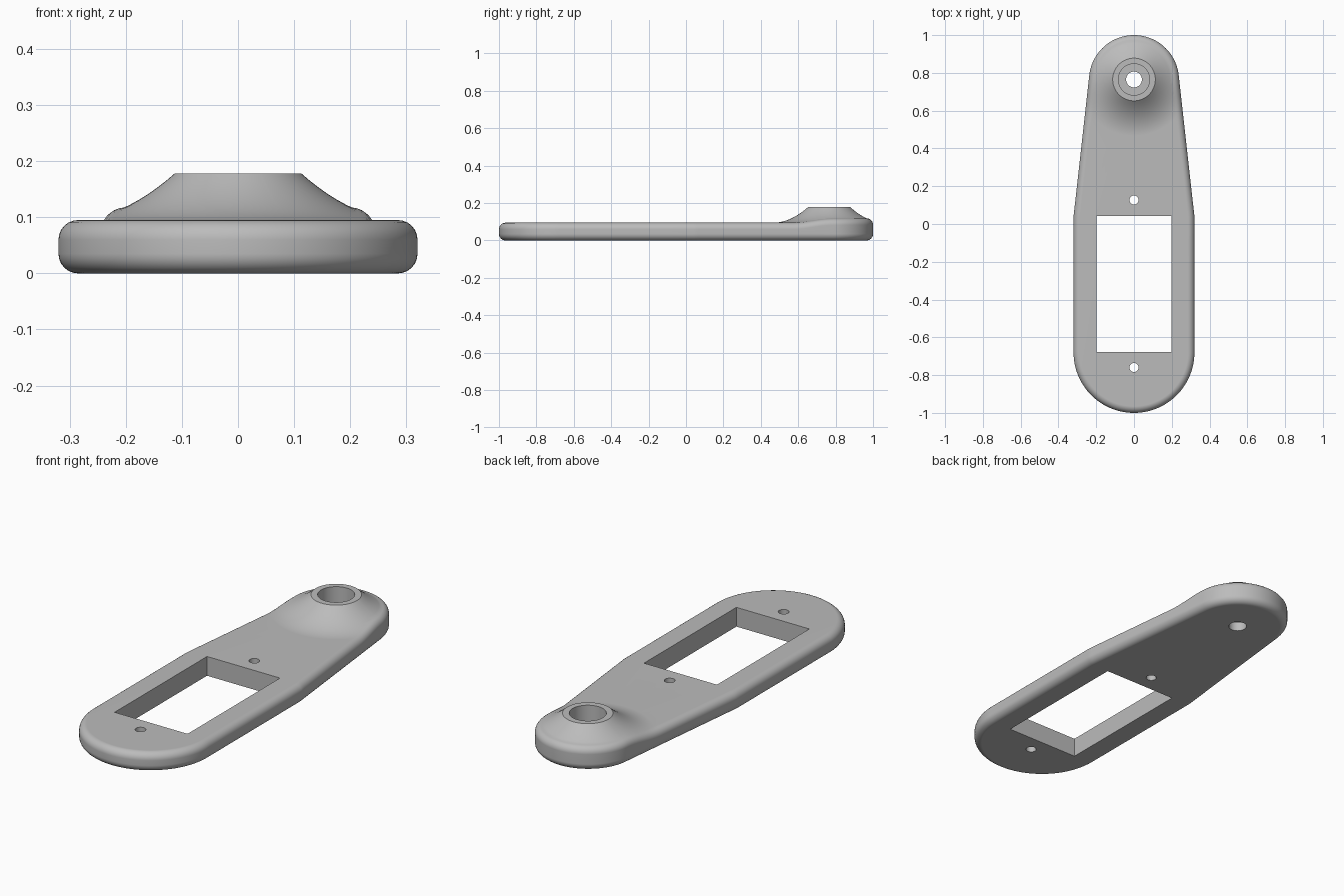
import bpy, bmesh
from math import pi, sin, cos, radians, sqrt
from mathutils import Vector

cube = bpy.data.objects.get("Cube")
if cube:
    bpy.data.objects.remove(cube)

grey = bpy.data.materials.new("plain grey")
grey.use_nodes = True
grey.diffuse_color = (0.5, 0.5, 0.5, 1)
grey.node_tree.nodes["Principled BSDF"].inputs["Base Color"].default_value = (0.5, 0.5, 0.5, 1)

THICK, TOP, ROUND = 0.095, 0.178, 0.035      # plate, boss top, edge rounding
BOSS = Vector((0, 0.765))
RIM, FOOT = 0.113, 0.30                      # boss radii
STEPS = 6


def finish(bm, name):
    bmesh.ops.recalc_face_normals(bm, faces=bm.faces)
    mesh = bpy.data.meshes.new(name)
    bm.to_mesh(mesh)
    bm.free()
    mesh.materials.append(grey)
    obj = bpy.data.objects.new(name, mesh)
    bpy.context.collection.objects.link(obj)
    return obj


def arc(cy, r, a0, a1, n):
    return [Vector((r * cos(radians(a0 + (a1 - a0) * i / n)),
                    cy + r * sin(radians(a0 + (a1 - a0) * i / n)))) for i in range(n + 1)]


def line(a, b, n):
    """Points strictly between a and b."""
    return [a.lerp(b, i / n) for i in range(1, n)]


def height(r):
    """Concave flare of the boss down to the flat plate."""
    t = max(0, (FOOT - r) / (FOOT - RIM))
    return THICK + (TOP - THICK) * t * t


# Outline: round back end, tapered sides, wide front end
back = arc(0.762, 0.238, 6.5, 173.5, 48)
front = arc(-0.68, 0.32, 180, 360, 64)
left, right = Vector((0.32, 0.04)), Vector((-0.32, 0.04))
outline = (back + line(back[-1], right, 32) + [right] + line(right, front[0], 6)
           + front + line(front[-1], left, 6) + [left] + line(left, back[0], 32))
count = len(outline)
normals = []
for i, p in enumerate(outline):
    t = (p - outline[i - 1]).normalized() + (outline[(i + 1) % count] - p).normalized()
    normals.append(Vector((t.y, -t.x)).normalized())
inner = [p - n * ROUND for p, n in zip(outline, normals)]
crest = [height((q - BOSS).length) for q in inner]

# Rings from the boss rim outwards, over the rounded edge, down to the underside
rings = []
for k in range(13):
    r = RIM + (FOOT - RIM) * k / 12
    ring = []
    for q in inner:
        d = q - BOSS
        rr = min(r, d.length)
        p = BOSS + d.normalized() * rr
        ring.append((p.x, p.y, height(rr)))
    rings.append(ring)
rings.append([(q.x, q.y, z) for q, z in zip(inner, crest)])
for upper in (True, False):
    for s in range(STEPS + 1):
        a = pi / 2 * s / STEPS
        if upper and s == 0:
            continue
        out = sin(a) if upper else cos(a)
        ring = []
        for q, n, z in zip(inner, normals, crest):
            p = q + n * ROUND * out
            ring.append((p.x, p.y, z - ROUND * (1 - cos(a)) if upper else ROUND * (1 - sin(a))))
        rings.append(ring)

bm = bmesh.new()
loops = [[bm.verts.new(co) for co in ring] for ring in rings]
for a, b in zip(loops, loops[1:]):
    for i in range(count):
        j = (i + 1) % count
        bm.faces.new((a[i], a[j], b[j], b[i]))
bm.faces.new(loops[0])
bm.faces.new(loops[-1])
bmesh.ops.remove_doubles(bm, verts=bm.verts, dist=0.00002)
body = finish(bm, "arm_plate")


# Cutters: window, screw holes, shaft hole and its counterbore
def round_cutter(name, y, r, z0, z1):
    bm = bmesh.new()
    bmesh.ops.create_cone(bm, cap_ends=True, segments=48, radius1=r, radius2=r, depth=z1 - z0)
    bmesh.ops.translate(bm, verts=bm.verts, vec=(0, y, (z0 + z1) / 2))
    return finish(bm, name)


bm = bmesh.new()
bmesh.ops.create_cube(bm, size=1)
bmesh.ops.scale(bm, verts=bm.verts, vec=(0.398, 0.72, 0.5))
bmesh.ops.translate(bm, verts=bm.verts, vec=(0, -0.317, 0.05))
cutters = [finish(bm, "window_cutter"),
           round_cutter("back_screw_cutter", 0.127, 0.024, -0.1, 0.3),
           round_cutter("front_screw_cutter", -0.76, 0.024, -0.1, 0.3),
           round_cutter("shaft_cutter", BOSS.y, 0.042, -0.1, 0.3),
           round_cutter("counterbore_cutter", BOSS.y, 0.083, 0.045, 0.3)]

bpy.ops.object.select_all(action='DESELECT')
bpy.context.view_layer.objects.active = body
body.select_set(True)
for cutter in cutters:
    mod = body.modifiers.new(cutter.name, 'BOOLEAN')
    mod.operation, mod.solver, mod.object = 'DIFFERENCE', 'EXACT', cutter
    bpy.ops.object.modifier_apply(modifier=mod.name)
    bpy.data.objects.remove(cutter)

bpy.ops.object.shade_smooth_by_angle(angle=radians(30))
body.modifiers.new("even_shading", 'WEIGHTED_NORMAL').keep_sharp = True
